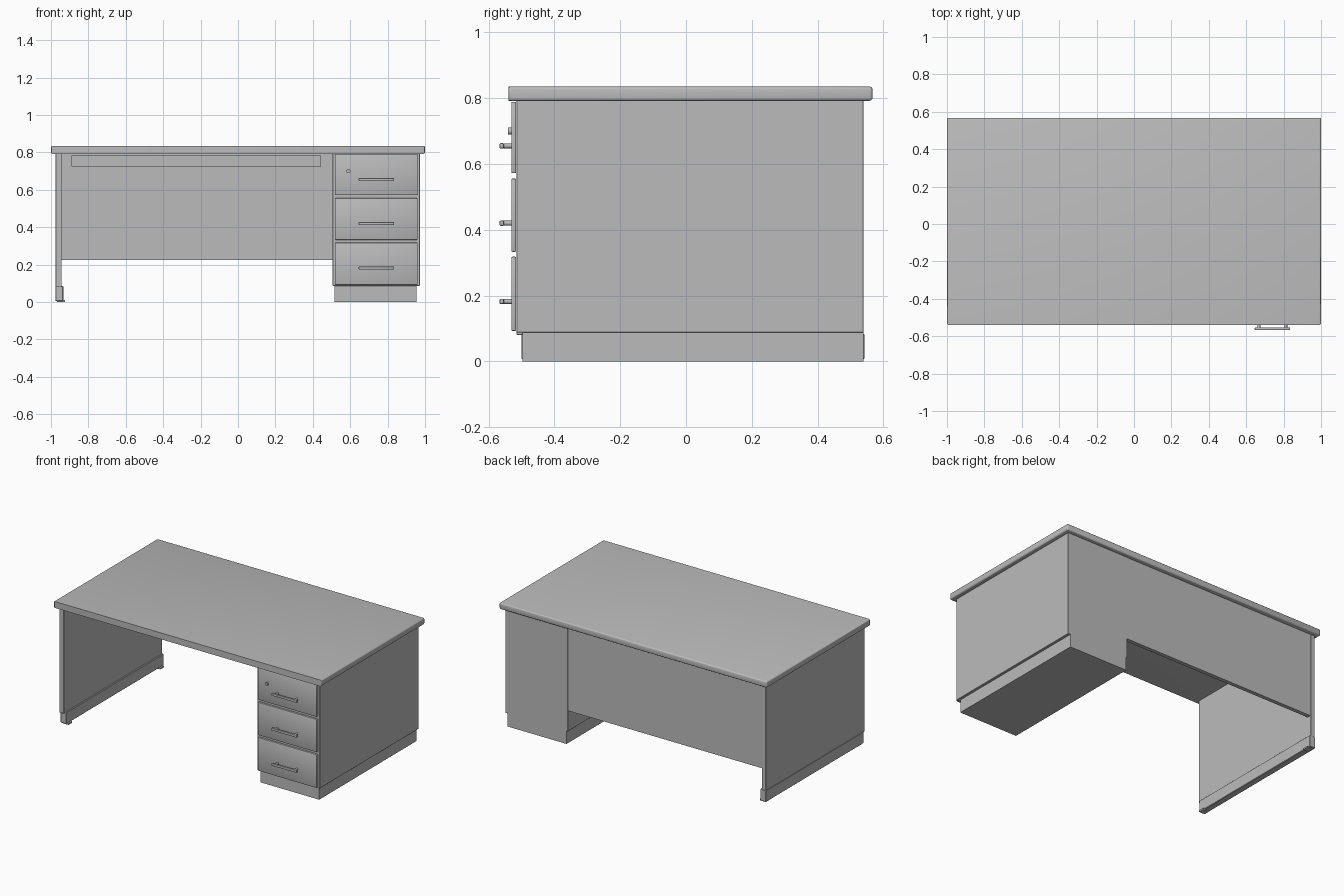
import bpy, bmesh, math
from mathutils import Vector

if "Cube" in bpy.data.objects:
    bpy.data.objects.remove(bpy.data.objects["Cube"])


def material(name, c):
    m = bpy.data.materials.new(name)
    m.diffuse_color = (c, c, c, 1)
    m.use_nodes = True
    m.node_tree.nodes["Principled BSDF"].inputs["Base Color"].default_value = m.diffuse_color
    return m


GREY = material("grey", 0.5)


def finish(name, bm):
    me = bpy.data.meshes.new(name)
    bmesh.ops.recalc_face_normals(bm, faces=bm.faces)
    bm.to_mesh(me)
    bm.free()
    me.materials.append(GREY)
    ob = bpy.data.objects.new(name, me)
    bpy.context.collection.objects.link(ob)
    return ob


def box(name, x, y, z, bevel=0.0, segments=1, pick=None):
    """Box from (min, max) ranges; pick chooses which edges get the bevel."""
    bm = bmesh.new()
    bmesh.ops.create_cube(bm, size=1)
    for v in bm.verts:
        v.co = Vector([r[0] if c < 0 else r[1] for r, c in zip((x, y, z), v.co)])
    if bevel:
        edges = [e for e in bm.edges if pick is None or pick(e)]
        bmesh.ops.bevel(bm, geom=edges, offset=bevel, segments=segments,
                        profile=0.5, affect='EDGES')
    return finish(name, bm)


def rod(name, centre, radius, depth, sides=16):
    """Cylinder lying along y."""
    bm = bmesh.new()
    bmesh.ops.create_cone(bm, cap_ends=True, segments=sides,
                          radius1=radius, radius2=radius, depth=depth)
    for v in bm.verts:
        p = v.co
        v.co = Vector((p.x, p.z, p.y)) + Vector(centre)
    return finish(name, bm)


# Table top: rounded at both ends and the back, square along the front
def rounded(e):
    mid = (e.verts[0].co + e.verts[1].co) / 2
    return abs(mid.x) > 0.9 or mid.y > 0.5


box("table_top", (-1, 1), (-0.54, 0.567), (0.792, 0.835), 0.009, 3, rounded)

# Left side panel with its foot rail and glides
box("left_panel", (-0.975, -0.943), (-0.515, 0.54), (0.08, 0.793), 0.002)
box("left_foot", (-0.977, -0.934), (-0.50, 0.542), (0.006, 0.085), 0.003)
for i, y in enumerate((-0.47, 0.51)):
    box(f"foot_glide_{i + 1}", (-0.968, -0.924), (y - 0.02, y + 0.02), (0, 0.011))

# Modesty panel at the back and the tray under the top
box("modesty_panel", (-0.944, 0.507), (0.51, 0.537), (0.225, 0.793))
box("cable_tray", (-0.89, 0.445), (0.41, 0.511), (0.725, 0.785))

# Drawer pedestal on a recessed plinth
box("pedestal_body", (0.505, 0.972), (-0.515, 0.54), (0.087, 0.793), 0.002)
box("pedestal_plinth", (0.515, 0.955), (-0.497, 0.54), (0, 0.09))

# Three drawers, each with a bow handle on two posts
drawers = ((0.572, 0.789, 0.655), (0.333, 0.556, 0.42), (0.092, 0.318, 0.182))
for i, (z0, z1, h) in enumerate(drawers, 1):
    box(f"drawer_front_{i}", (0.518, 0.96), (-0.531, -0.516), (z0, z1), 0.004, 2)
    box(f"handle_bar_{i}", (0.645, 0.835), (-0.567, -0.553),
        (h - 0.008, h + 0.008), 0.004, 2)
    for side, x in (("left", 0.668), ("right", 0.812)):
        rod(f"handle_post_{i}_{side}", (x, -0.542, h), 0.0075, 0.03)

# Drawer lock
rod("drawer_lock", (0.59, -0.534, 0.70), 0.011, 0.014, 24)

# Smooth the rounded parts, keep corners crisp
bpy.ops.object.select_all(action='SELECT')
bpy.context.view_layer.objects.active = bpy.data.objects["table_top"]
bpy.ops.object.shade_smooth_by_angle(angle=math.radians(35))
